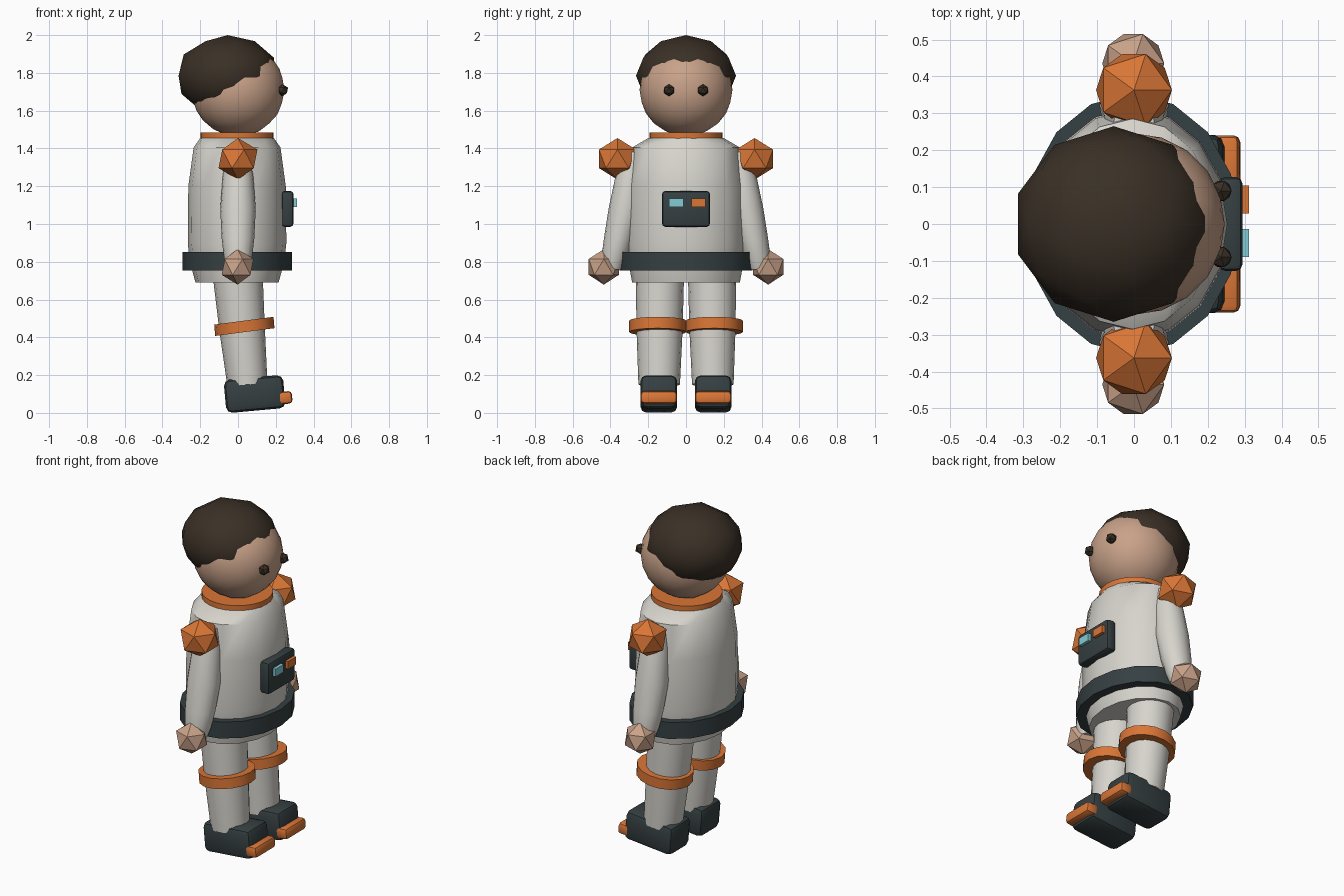
import bpy, bmesh, math
from mathutils import Vector, Matrix

if "Cube" in bpy.data.objects:
    bpy.data.objects.remove(bpy.data.objects["Cube"])


def mat(name, r, g, b):
    m = bpy.data.materials.new(name)
    m.diffuse_color = (r, g, b, 1)
    m.use_nodes = True
    m.node_tree.nodes["Principled BSDF"].inputs["Base Color"].default_value = m.diffuse_color
    return m


WHITE = mat("suit_white", 0.68, 0.66, 0.61)
ORANGE = mat("orange", 0.70, 0.18, 0.037)
DARK = mat("dark_slate", 0.036, 0.05, 0.054)
SKIN = mat("skin", 0.58, 0.36, 0.25)
HAIR = mat("hair_brown", 0.042, 0.029, 0.019)
TEAL = mat("screen_teal", 0.23, 0.60, 0.66)


def finish(name, bm, material, smooth=True):
    bmesh.ops.recalc_face_normals(bm, faces=bm.faces[:])
    me = bpy.data.meshes.new(name)
    bm.to_mesh(me)
    bm.free()
    ob = bpy.data.objects.new(name, me)
    bpy.context.collection.objects.link(ob)
    me.materials.append(material)
    if smooth:
        bpy.ops.object.select_all(action='DESELECT')
        ob.select_set(True)
        bpy.context.view_layer.objects.active = ob
        bpy.ops.object.shade_smooth_by_angle(angle=math.radians(40))
    return ob


def ball(name, loc, radii, subdiv, material, smooth):
    bm = bmesh.new()
    bmesh.ops.create_icosphere(bm, subdivisions=subdiv, radius=1)
    bmesh.ops.transform(bm, verts=bm.verts[:],
                        matrix=Matrix.Translation(loc) @ Matrix.Diagonal((*radii, 1)))
    return finish(name, bm, material, smooth)


def loft(name, rings, material, tilt=0.0, n=16):
    """Stacked elliptical rings: (x, y, z, rx, ry), tilted about y."""
    bm = bmesh.new()
    loops = []
    for x, y, z, rx, ry in rings:
        loop = []
        for i in range(n):
            a = 2 * math.pi * i / n
            dx = rx * math.cos(a)
            loop.append(bm.verts.new((x + dx, y + ry * math.sin(a), z + dx * math.tan(tilt))))
        loops.append(loop)
    for a, b in zip(loops, loops[1:]):
        for i in range(n):
            j = (i + 1) % n
            bm.faces.new((a[i], a[j], b[j], b[i]))
    bm.faces.new(loops[0][::-1])
    bm.faces.new(loops[-1])
    return finish(name, bm, material)


def box(name, loc, size, material, bevel=0.0, tilt=0.0):
    bm = bmesh.new()
    bmesh.ops.create_cube(bm, size=1)
    bmesh.ops.scale(bm, verts=bm.verts[:], vec=size)
    if bevel:
        bmesh.ops.bevel(bm, geom=bm.edges[:], offset=bevel, segments=2,
                        profile=0.5, affect='EDGES')
    bmesh.ops.transform(bm, verts=bm.verts[:],
                        matrix=Matrix.Translation(loc) @ Matrix.Rotation(-tilt, 4, 'Y'))
    return finish(name, bm, material)


# Head, hair and collar
ball("head", (0, 0, 1.71), (0.246, 0.246, 0.246), 3, SKIN, True)
ball("hair", (-0.055, 0, 1.785), (0.273, 0.265, 0.215), 2, HAIR, True)
loft("collar", [(-0.005, 0, 1.43, 0.194, 0.194), (-0.005, 0, 1.485, 0.194, 0.194)], ORANGE, n=24)

# Torso and belt
cx = -0.005
loft("torso", [(cx, 0, 0.69, 0.22, 0.285), (cx, 0, 0.80, 0.25, 0.305),
               (cx, 0, 0.90, 0.261, 0.315), (cx, 0, 1.20, 0.258, 0.31),
               (cx, 0, 1.405, 0.23, 0.285), (cx, 0, 1.455, 0.195, 0.20)], WHITE)
loft("belt", [(cx, 0, 0.755, 0.29, 0.352), (cx, 0, 0.853, 0.29, 0.352)], DARK)

# Chest control unit
box("chest_panel", (0.262, 0, 1.08), (0.064, 0.255, 0.19), DARK, 0.018)
box("teal_screen", (0.297, -0.052, 1.112), (0.03, 0.076, 0.046), TEAL)
box("orange_button", (0.297, 0.066, 1.112), (0.03, 0.076, 0.046), ORANGE)

# Mirrored parts
for side, s in (("right", -1), ("left", 1)):
    ball(f"{side}_eye", (0.236, 0.09 * s, 1.708), (0.032,) * 3, 1, HAIR, False)
    ball(f"{side}_shoulder_pad", (0, 0.363 * s, 1.345), (0.115, 0.115, 0.11), 1, ORANGE, False)
    ball(f"{side}_hand", (-0.002, 0.435 * s, 0.773), (0.094,) * 3, 1, SKIN, False)
    loft(f"{side}_arm", [(0, 0.275 * s, 1.38, 0.055, 0.06), (0, 0.292 * s, 1.26, 0.08, 0.08),
                         (0, 0.320 * s, 1.08, 0.094, 0.09), (0, 0.355 * s, 0.92, 0.086, 0.08),
                         (0, 0.378 * s, 0.82, 0.074, 0.07), (0, 0.39 * s, 0.76, 0.055, 0.055)], WHITE)
    loft(f"{side}_leg", [(0.05, 0.142 * s, 0.15, 0.106, 0.11), (0.022, 0.14 * s, 0.44, 0.12, 0.122),
                         (-0.002, 0.138 * s, 0.74, 0.132, 0.128)], WHITE, tilt=0.09)
    loft(f"{side}_knee_band", [(0.036, 0.15 * s, 0.428, 0.157, 0.151),
                               (0.031, 0.15 * s, 0.488, 0.157, 0.151)], ORANGE, tilt=0.13)
    box(f"{side}_boot", (0.088, 0.144 * s, 0.1), (0.315, 0.195, 0.176), DARK, 0.032, 0.09)
    box(f"{side}_toe_cap", (0.247, 0.144 * s, 0.08), (0.08, 0.192, 0.066), ORANGE, 0.018, 0.09)
